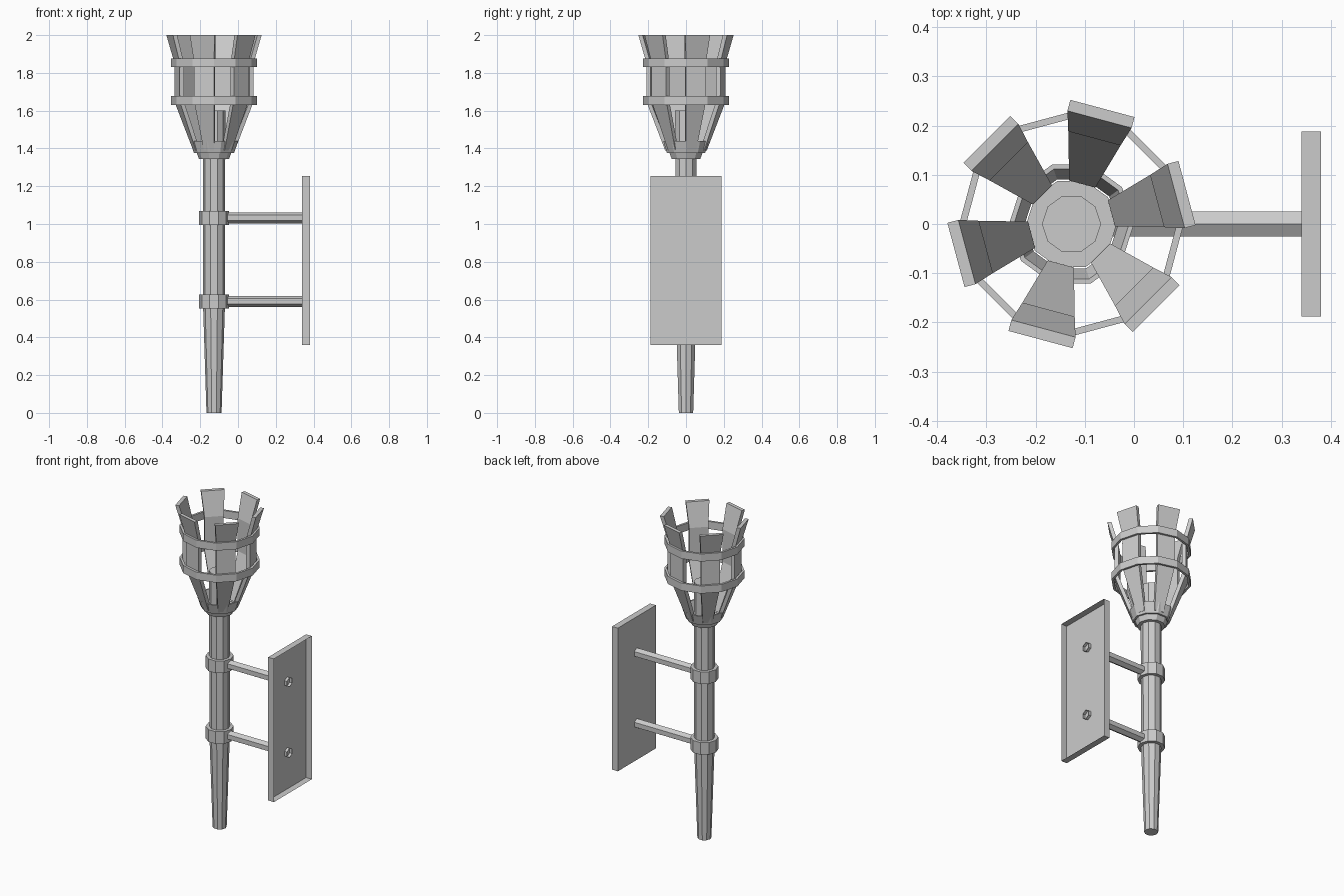
import bpy, bmesh, math
from mathutils import Matrix, Vector

if "Cube" in bpy.data.objects:
    bpy.data.objects.remove(bpy.data.objects["Cube"])

AXIS = Vector((-0.127, 0, 0))   # centre line of the torch


def finish(name, bm, fix=True):
    if fix:
        bmesh.ops.recalc_face_normals(bm, faces=bm.faces[:])
    me = bpy.data.meshes.new(name)
    bm.to_mesh(me)
    bm.free()
    ob = bpy.data.objects.new(name, me)
    bpy.context.collection.objects.link(ob)
    return ob


def turned(name, profile, sides=10, hollow=False):
    """Spin a (radius, z) profile; hollow closes the profile into a ring."""
    bm = bmesh.new()
    rings = []
    for r, z in profile:
        rings.append([bm.verts.new(AXIS + Vector((r * math.cos(a), r * math.sin(a), z)))
                      for a in (2 * math.pi * i / sides for i in range(sides))])
    pairs = list(zip(rings, rings[1:]))
    if hollow:
        pairs.append((rings[-1], rings[0]))
    for lo, hi in pairs:
        for i in range(sides):
            j = (i + 1) % sides
            bm.faces.new((lo[i], lo[j], hi[j], hi[i]))
    if not hollow:
        bm.faces.new(rings[0][::-1])
        bm.faces.new(rings[-1])
    return finish(name, bm)


# Shaft, running up into the basket
turned("shaft", [(0.04, 0), (0.058, 0.57), (0.06, 1.6)])

# Cup: solid base and flared hollow rim
turned("cup_base", [(0.08, 1.345), (0.092, 1.378)])
turned("cup_rim", [(0.106, 1.375), (0.127, 1.44), (0.117, 1.44), (0.095, 1.375)], hollow=True)

# Basket hoops
for label, z in (("lower", 1.63), ("upper", 1.83)):
    turned(label + "_hoop", [(0.228, z), (0.228, z + 0.047), (0.214, z + 0.047), (0.214, z)],
           sides=12, hollow=True)

# Basket slats: (outer radius, z, width) stations of a bent board
stations = [(0.107, 1.39, 0.055), (0.203, 1.65, 0.11), (0.203, 1.855, 0.11), (0.243, 2.0, 0.135)]
thick = 0.023
for k in range(6):
    bm = bmesh.new()
    loops = [[bm.verts.new((r, -w / 2, z)), bm.verts.new((r, w / 2, z)),
              bm.verts.new((r - thick, w / 2, z)), bm.verts.new((r - thick, -w / 2, z))]
             for r, z, w in stations]
    for lo, hi in zip(loops, loops[1:]):
        for i in range(4):
            j = (i + 1) % 4
            bm.faces.new((lo[i], lo[j], hi[j], hi[i]))
    bm.faces.new(loops[0][::-1])
    bm.faces.new(loops[-1])
    bm.transform(Matrix.Translation(AXIS) @ Matrix.Rotation(math.radians(15 + 60 * k), 4, 'Z'))
    finish(f"slat_{k + 1}", bm)

# Collars and hexagonal tube arms
for label, z in (("lower", 0.59), ("upper", 1.032)):
    turned(label + "_collar", [(0.079, z - 0.038), (0.079, z + 0.038),
                               (0.056, z + 0.038), (0.056, z - 0.038)], hollow=True)
    x0, x1 = -0.07, 0.357
    bm = bmesh.new()
    bmesh.ops.create_cone(bm, cap_ends=False, segments=6, radius1=0.029, radius2=0.029, depth=x1 - x0)
    bm.transform(Matrix.Rotation(math.pi / 2, 4, 'Y'))
    # keep a corner of the hexagon pointing straight up
    if max(v.co.z for v in bm.verts) < 0.0285:
        bm.transform(Matrix.Rotation(math.radians(30), 4, 'X'))
    bm.transform(Matrix.Translation(((x0 + x1) / 2, 0, z)))
    finish(label + "_arm", bm)

# Wall plate: shallow tray, open towards the wall
bm = bmesh.new()
bmesh.ops.create_cube(bm, size=1)
bm.transform(Matrix.Translation((0.36, 0, 0.8075)) @ Matrix.Diagonal((0.04, 0.375, 0.895, 1)))
bm.normal_update()
bmesh.ops.delete(bm, geom=[f for f in bm.faces if f.normal.x > 0.9], context='FACES_ONLY')
finish("wall_plate", bm, fix=False)
